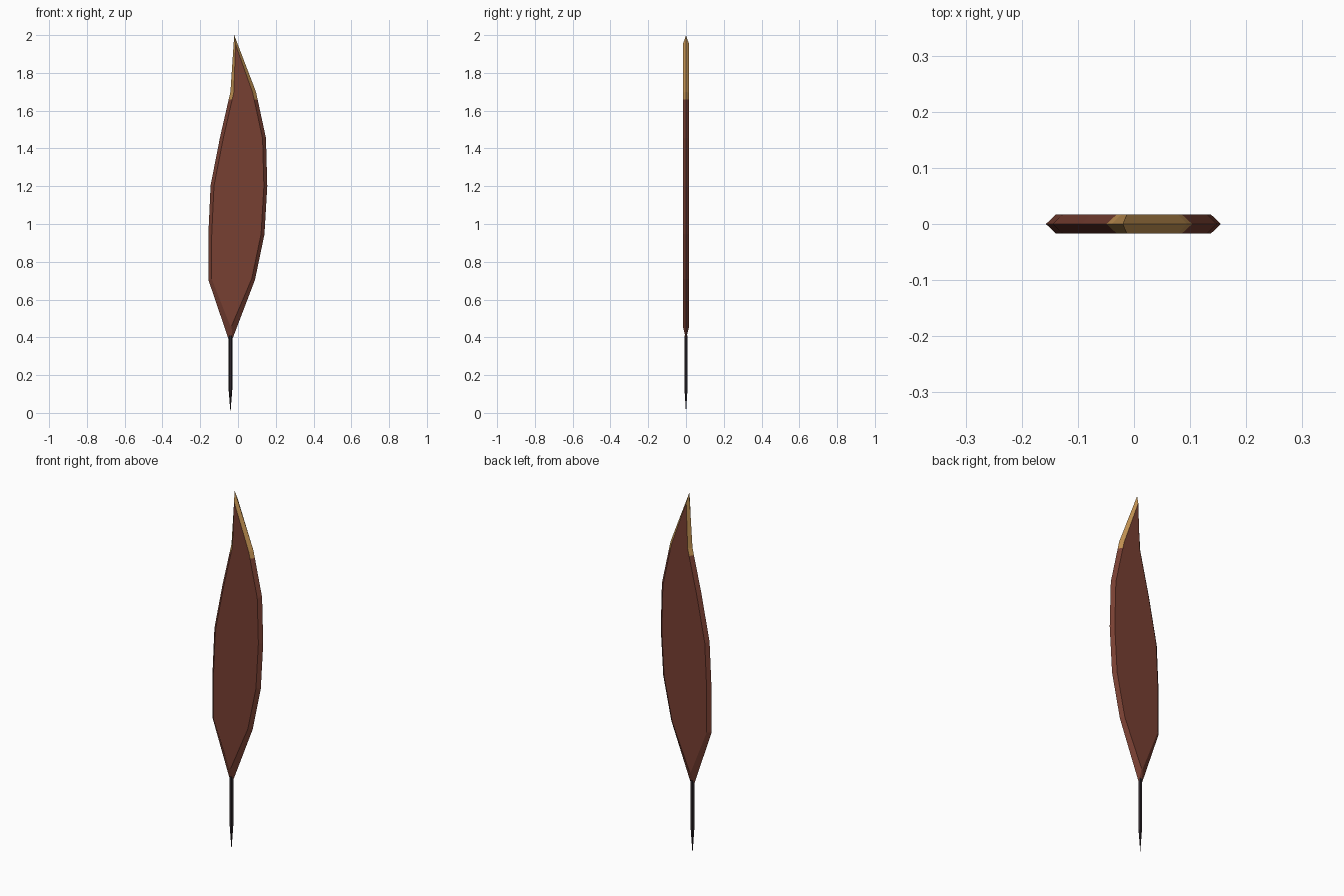
import bpy, bmesh
from mathutils import Vector

if "Cube" in bpy.data.objects:
    bpy.data.objects.remove(bpy.data.objects["Cube"])


def material(name, rgb):
    m = bpy.data.materials.new(name)
    m.diffuse_color = (*rgb, 1)
    m.use_nodes = True
    m.node_tree.nodes["Principled BSDF"].inputs["Base Color"].default_value = m.diffuse_color
    return m


BROWN = material("red brown", (0.185, 0.050, 0.032))
GOLD = material("gold", (0.54, 0.285, 0.085))
DARK = material("dark quill", (0.026, 0.019, 0.023))


def finish(bm, name, mats):
    bmesh.ops.recalc_face_normals(bm, faces=bm.faces)
    me = bpy.data.meshes.new(name)
    bm.to_mesh(me)
    bm.free()
    for m in mats:
        me.materials.append(m)
    ob = bpy.data.objects.new(name, me)
    bpy.context.collection.objects.link(ob)
    return ob


# Feather vane: sharp outline at y = 0, inset flat faces front and back
outline = [Vector(p) for p in [
    (-0.05, 0.39), (-0.03, 0.39), (0.09, 0.705), (0.14, 0.945), (0.155, 1.20),
    (0.148, 1.455), (0.095, 1.70), (-0.02, 2.0), (-0.04, 1.70), (-0.095, 1.46),
    (-0.145, 1.205), (-0.157, 0.945), (-0.157, 0.705)]]
INSET, HALF = 0.018, 0.017
n = len(outline)


def mitred(i):
    p = outline[i]
    a = (p - outline[i - 1]).normalized()
    b = (outline[(i + 1) % n] - p).normalized()
    na, nb = Vector((-a.y, a.x)), Vector((-b.y, b.x))
    return p + (na + nb) * INSET / (1 + na.dot(nb))


inner = [mitred(i) for i in range(n)]
inner[0], inner[1] = Vector((-0.041, 0.46)), Vector((-0.034, 0.46))
inner[7] = Vector((-0.013, 1.95))

bm = bmesh.new()
rim = [bm.verts.new((p.x, 0, p.y)) for p in outline]
for y in (-HALF, HALF):
    ring = [bm.verts.new((p.x, y, p.y)) for p in inner]
    bm.faces.new(ring)
    for i in range(n):
        j = (i + 1) % n
        bm.faces.new((rim[i], rim[j], ring[j], ring[i]))
bmesh.ops.recalc_face_normals(bm, faces=bm.faces)

# Gold edge: bevel faces above the cut height
CUT = 1.66
bmesh.ops.bisect_plane(bm, geom=bm.verts[:] + bm.edges[:] + bm.faces[:],
                       plane_co=(0, 0, CUT), plane_no=(0, 0, 1))
for f in bm.faces:
    f.normal_update()
    if abs(f.normal.y) < 0.99 and f.calc_center_median().z > CUT:
        f.material_index = 1
finish(bm, "feather_vane", [BROWN, GOLD])

# Quill: six-sided shaft tapering to a point
bm = bmesh.new()
section = [(-0.011, 0), (-0.005, -0.009), (0.005, -0.009),
           (0.011, 0), (0.005, 0.009), (-0.005, 0.009)]
top, low = [[bm.verts.new((-0.04 + x, y, z)) for x, y in section] for z in (0.41, 0.14)]
point = bm.verts.new((-0.04, 0, 0))
bm.faces.new(top)
for i in range(6):
    j = (i + 1) % 6
    bm.faces.new((top[i], top[j], low[j], low[i]))
    bm.faces.new((low[i], low[j], point))
finish(bm, "quill", [DARK])
